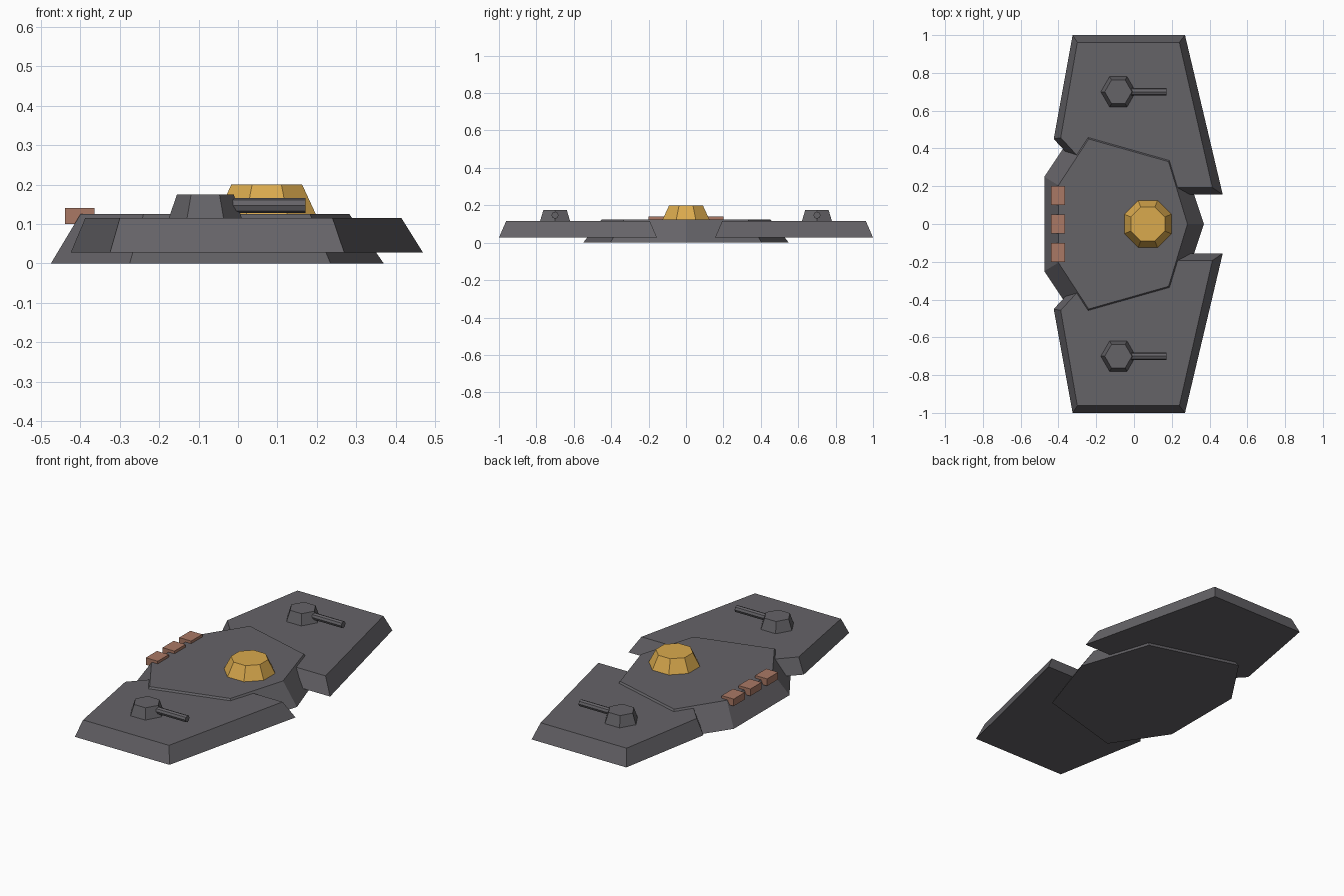
import bpy, bmesh
from math import cos, sin, tau, pi
from mathutils import Matrix

cube = bpy.data.objects.get("Cube")
if cube:
    bpy.data.objects.remove(cube, do_unlink=True)


def make_material(name, rgb):
    mat = bpy.data.materials.new(name)
    mat.use_nodes = True
    color = (*rgb, 1)
    mat.diffuse_color = color
    mat.node_tree.nodes["Principled BSDF"].inputs["Base Color"].default_value = color
    return mat


hull_grey = make_material("hull grey", (0.13, 0.125, 0.137))
dome_gold = make_material("dome gold", (0.70, 0.40, 0.075))
engine_copper = make_material("engine copper", (0.40, 0.19, 0.13))


def add_object(name, bm, mat):
    bmesh.ops.recalc_face_normals(bm, faces=bm.faces)
    mesh = bpy.data.meshes.new(name)
    bm.to_mesh(mesh)
    bm.free()
    mesh.materials.append(mat)
    obj = bpy.data.objects.new(name, mesh)
    bpy.context.collection.objects.link(obj)
    return obj


def tapered_slab(name, bottom, top, z0, z1, mat):
    """Join a lower outline to a matching upper outline."""
    bm = bmesh.new()
    low = [bm.verts.new((x, y, z0)) for x, y in bottom]
    high = [bm.verts.new((x, y, z1)) for x, y in top]
    bm.faces.new(low)
    bm.faces.new(high)
    n = len(low)
    for i in range(n):
        j = (i + 1) % n
        bm.faces.new((low[i], low[j], high[j], high[i]))
    return add_object(name, bm, mat)


def ring(sides, radius, center, turn=0):
    return [(center[0] + radius * cos(turn + tau * i / sides),
             center[1] + radius * sin(turn + tau * i / sides)) for i in range(sides)]


def mirrored(half):
    """Complete an outline whose last point lies on the centre line."""
    return half + [(x, -y) for x, y in reversed(half[:-1])]


# Central hull
hull_low = mirrored([(-0.475, 0.25), (-0.275, 0.55), (0.235, 0.405), (0.37, 0)])
hull_high = mirrored([(-0.40, 0.205), (-0.24, 0.45), (0.183, 0.33), (0.283, 0)])
tapered_slab("central_hull", hull_low, hull_high, 0, 0.125, hull_grey)

# Side wings, each with a turret and its gun barrel
wing_low = [(-0.325, 1), (0.27, 1), (0.47, 0.155), (-0.15, 0.155), (-0.425, 0.45)]
wing_high = [(-0.30, 0.962), (0.24, 0.962), (0.415, 0.193), (-0.145, 0.193), (-0.388, 0.457)]
for side, s in (("left", 1), ("right", -1)):
    tapered_slab(side + "_wing", [(x, s * y) for x, y in wing_low],
                 [(x, s * y) for x, y in wing_high], 0.027, 0.115, hull_grey)
    center = (-0.083, s * 0.70)
    tapered_slab(side + "_turret", ring(6, 0.093, center), ring(6, 0.072, center),
                 0.114, 0.175, hull_grey)
    bm = bmesh.new()
    bmesh.ops.create_cone(bm, cap_ends=True, segments=8, radius1=0.019, radius2=0.019,
                          depth=0.255,
                          matrix=Matrix.Translation((0.0445, s * 0.70, 0.147))
                          @ Matrix.Rotation(pi / 2, 4, "Y"))
    add_object(side + "_gun_barrel", bm, hull_grey)

# Faceted command dome
dome_center = (0.073, 0)
tapered_slab("command_dome", ring(8, 0.125 / cos(pi / 8), dome_center, pi / 8),
             ring(8, 0.09 / cos(pi / 8), dome_center, pi / 8), 0.124, 0.20, dome_gold)

# Row of engine blocks along one edge of the hull
for name, y in (("left", 0.15), ("middle", 0), ("right", -0.15)):
    bm = bmesh.new()
    bmesh.ops.create_cube(bm, size=1, matrix=Matrix.Translation((-0.402, y, 0.12))
                          @ Matrix.Diagonal((0.075, 0.1, 0.04, 1)))
    add_object(name + "_engine_block", bm, engine_copper)
